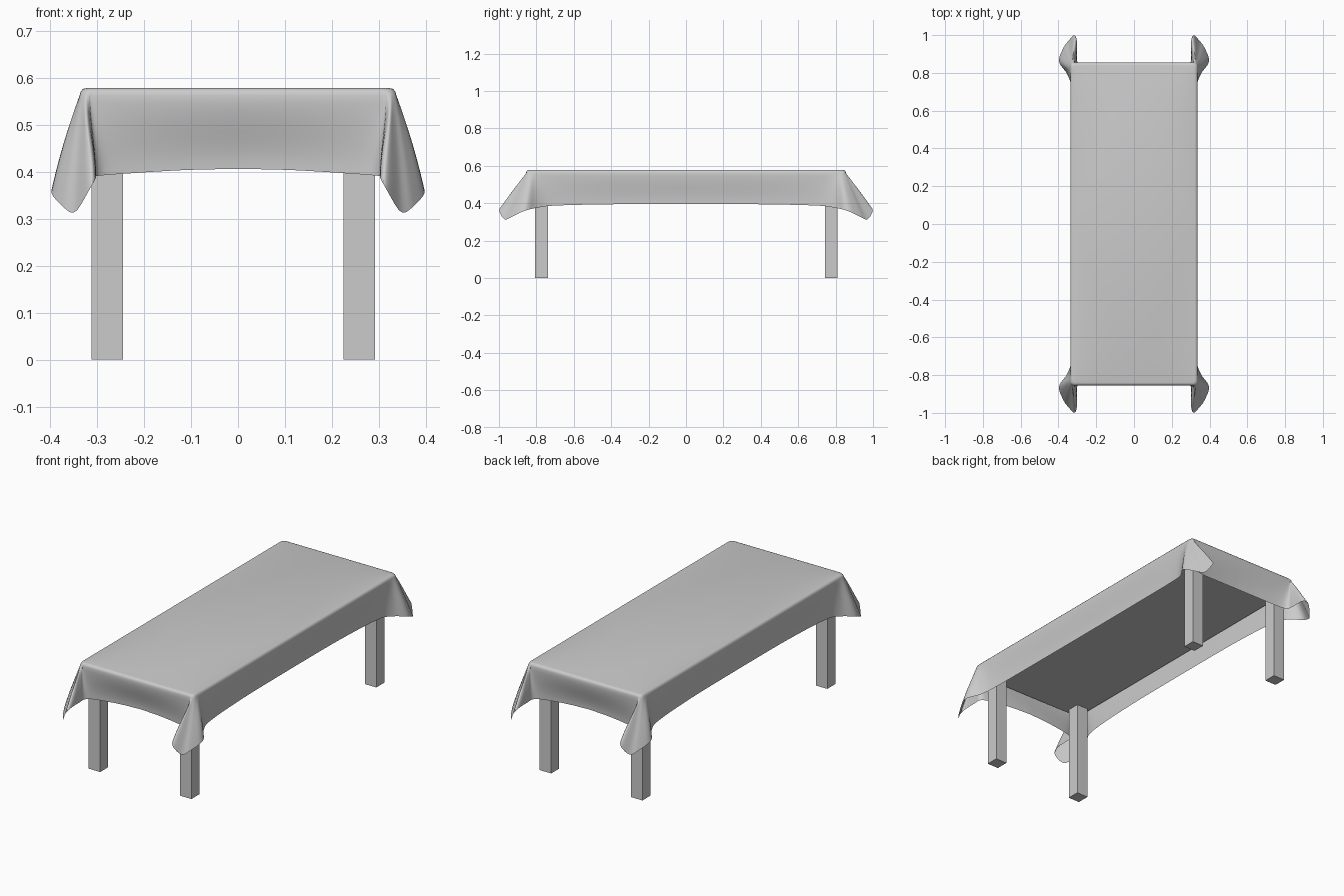
import bpy, bmesh
from mathutils import Vector

if "Cube" in bpy.data.objects:
    bpy.data.objects.remove(bpy.data.objects["Cube"])


def box(name, lo, hi):
    lo, hi = Vector(lo), Vector(hi)
    bpy.ops.mesh.primitive_cube_add(size=1, location=(lo + hi) / 2)
    ob = bpy.context.object
    ob.name = name
    ob.scale = hi - lo
    bpy.ops.object.transform_apply(location=False, rotation=False, scale=True)
    return ob


def spline(pts, n):
    """Catmull-Rom curve through pts, n steps per span."""
    out = []
    for i in range(len(pts) - 1):
        b, c = pts[i], pts[i + 1]
        a = pts[i - 1] if i else b * 2 - c
        d = pts[i + 2] if i + 2 < len(pts) else c * 2 - b
        for k in range(n):
            t = k / n
            out.append(0.5 * (2 * b + (c - a) * t + (2 * a - 5 * b + 4 * c - d) * t ** 2
                              + (3 * b - a - 3 * c + d) * t ** 3))
    return out + [pts[-1]]


# Table frame: slab and four square legs
LEG_TOP = 0.515
box("table_top", (-0.328, -0.832, LEG_TOP), (0.312, 0.837, 0.568))
for side, x in (("left", -0.312), ("right", 0.224)):
    for end, y in (("front", -0.806), ("back", 0.744)):
        box(f"{end}_{side}_leg", (x, y, 0), (x + 0.067, y + 0.067, LEG_TOP))

# Tablecloth quarter: (top edge x, y) and (hem x, y, z) from long side round the folded corner
quarter = [
    ((.337, 0), (.318, 0, .395)),
    ((.337, .40), (.320, .40, .394)),
    ((.337, .70), (.330, .70, .387)),
    ((.337, .79), (.352, .79, .376)),
    ((.337, .825), (.397, .86, .360)),
    ((.336, .840), (.375, .93, .328)),
    ((.332, .848), (.347, .97, .314)),
    ((.327, .852), (.316, .999, .362)),
    ((.322, .854), (.303, .97, .386)),
    ((.316, .855), (.302, .90, .389)),
    ((.308, .855), (.298, .856, .391)),
    ((.25, .855), (.25, .838, .395)),
    ((.12, .855), (.12, .827, .403)),
    ((0, .855), (0, .823, .406)),
]
top = spline([Vector((x, y, 0.562)) for (x, y), _ in quarter], 5)
hem = spline([Vector(h) for _, h in quarter], 5)
ROWS = 10
bm = bmesh.new()
rings = []
# rounded upper edge
for inset, z in ((.016, .578), (.007, .576), (.002, .570)):
    rings.append([bm.verts.new((p.x * (1 - inset / .337), p.y * (1 - inset / .855), z)) for p in top])


def drape(a, b, t, belly):
    """Outward flaps belly slightly; sides that tuck in follow an S-curve."""
    if b > a:
        return a + (b - a) * (t + belly * t * (1 - t))
    return a + (b - a) * t * t * (3 - 2 * t)


# hanging skirt
for r in range(ROWS + 1):
    t = r / ROWS
    rings.append([bm.verts.new((drape(p.x, h.x, t, .25), drape(p.y, h.y, t, .05),
                                p.z + (h.z - p.z) * t)) for p, h in zip(top, hem)])
for a, b in zip(rings, rings[1:]):
    for i in range(len(a) - 1):
        bm.faces.new((a[i], b[i], b[i + 1], a[i + 1]))
# flat top
bm.faces.new([bm.verts.new((0, 0, .578))] + rings[0])
me = bpy.data.meshes.new("tablecloth")
bm.to_mesh(me)
bm.free()
cloth = bpy.data.objects.new("tablecloth", me)
bpy.context.collection.objects.link(cloth)
mir = cloth.modifiers.new("mirror", 'MIRROR')
mir.use_axis = (True, True, False)
mir.merge_threshold = 0.0005
bpy.ops.object.select_all(action='DESELECT')
cloth.select_set(True)
bpy.context.view_layer.objects.active = cloth
bpy.ops.object.shade_smooth_by_angle(angle=0.7)
